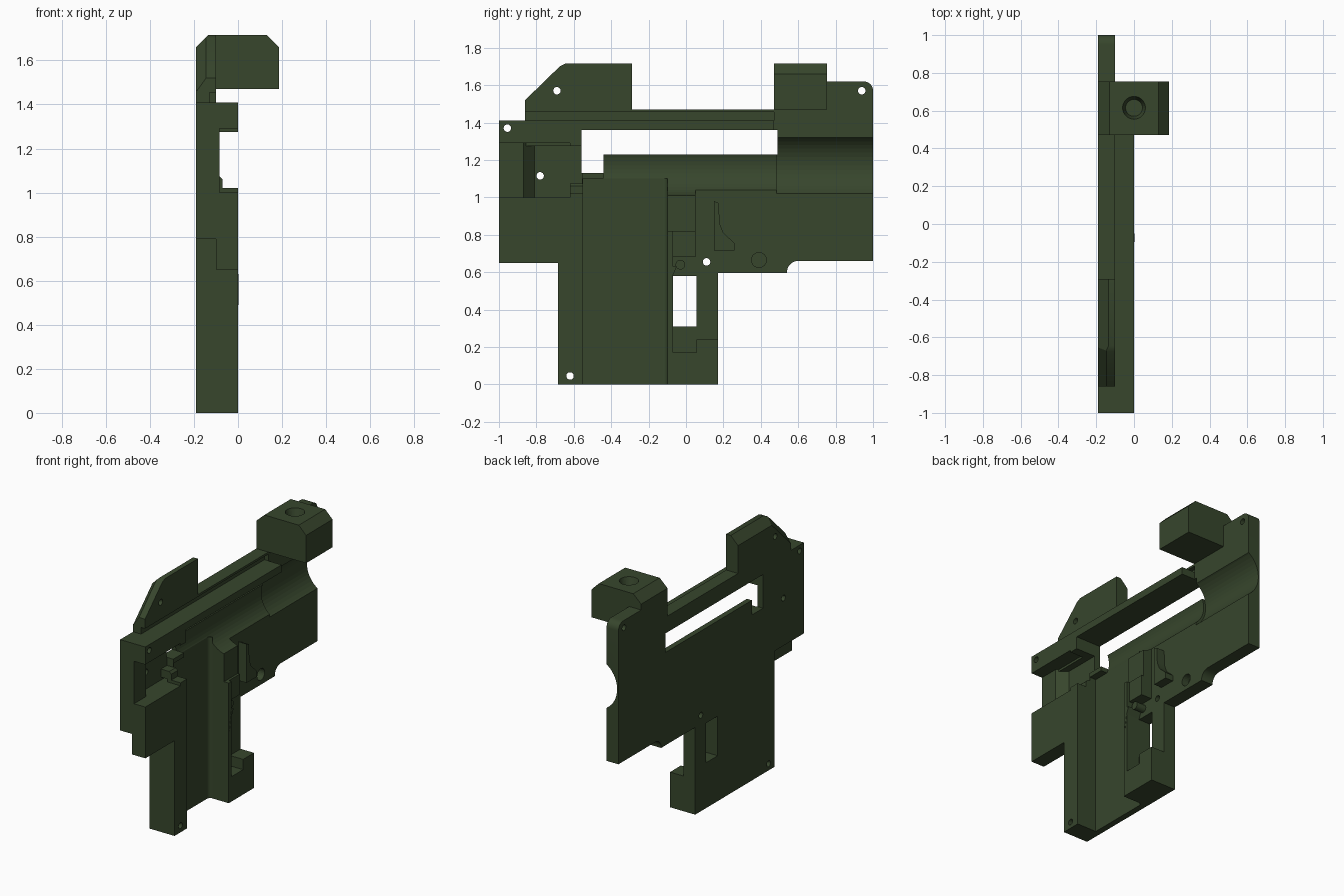
import bpy, bmesh, math
from mathutils import Vector

if "Cube" in bpy.data.objects:
    bpy.data.objects.remove(bpy.data.objects["Cube"])

green = bpy.data.materials.new("olive_green")
green.diffuse_color = (0.038, 0.061, 0.0255, 1)
green.use_nodes = True
green.node_tree.nodes["Principled BSDF"].inputs["Base Color"].default_value = green.diffuse_color

INNER, OUTER = -0.10, -0.19   # faces of the main side plate
FLOOR = -0.148                # floor of the deep pockets in the plate


def prism(name, pts, lo, hi, axis="x", cutter=False):
    """Extrude a 2D outline along an axis: x takes (y,z), y takes (x,z), z takes (x,y)."""
    def place(p, d):
        return {"x": (d, p[0], p[1]), "y": (p[0], d, p[1]), "z": (p[0], p[1], d)}[axis]
    bm = bmesh.new()
    f = bm.faces.new([bm.verts.new(place(p, lo)) for p in pts])
    geo = bmesh.ops.extrude_face_region(bm, geom=[f])["geom"]
    shift = Vector(place((0, 0), hi - lo))
    bmesh.ops.translate(bm, vec=shift, verts=[v for v in geo if isinstance(v, bmesh.types.BMVert)])
    bmesh.ops.recalc_face_normals(bm, faces=bm.faces)
    me = bpy.data.meshes.new(name)
    bm.to_mesh(me)
    bm.free()
    ob = bpy.data.objects.new(name, me)
    bpy.context.collection.objects.link(ob)
    me.materials.append(green)
    if cutter:
        ob.hide_render = True
        ob.hide_viewport = True
        ob.display_type = "WIRE"
    return ob


def rect(a0, a1, b0, b1):
    return [(a0, b0), (a1, b0), (a1, b1), (a0, b1)]


def arc(cx, cy, r, a0=0, a1=360, n=24):
    full = abs(a1 - a0) == 360
    steps = n if full else n + 1
    return [(cx + r * math.cos(math.radians(a0 + (a1 - a0) * i / n)),
             cy + r * math.sin(math.radians(a0 + (a1 - a0) * i / n))) for i in range(steps)]


def cut(ob, *cutters):
    for c in cutters:
        m = ob.modifiers.new(c.name, "BOOLEAN")
        m.operation, m.solver, m.object = "DIFFERENCE", "EXACT", c


# Cutters: openings, round bores and screw holes
long_window = prism("long_window_cutter", [(-.56, 1.13), (-.44, 1.13), (-.44, 1.23),
                    (.49, 1.23), (.49, 1.36), (-.56, 1.36)], -.3, .1, cutter=True)
small_window = prism("small_window_cutter", rect(-.07, .055, .31, .58), -.3, .1, cutter=True)
bore_rear = prism("rear_bore_cutter", arc(0, 1.17, .18, n=48), .485, 1.1, "y", True)
bore_mid = prism("middle_bore_cutter", arc(0, 1.17, .164, n=48), -.44, .5, "y", True)
holes = [prism(f"screw_hole_cutter_{i}", arc(y, z, .02), -.3, .1, cutter=True)
         for i, (y, z) in enumerate([(-.955, 1.37), (-.78, 1.115), (-.69, 1.57),
                                     (.94, 1.57), (.11, .655), (-.62, .045)])]
pin_socket = prism("pin_socket_cutter", arc(.39, .665, .04), -.15, .1, cutter=True)

# Cutters: deep well, sloped front recess and the groove along the rail
well = prism("well_cutter", rect(-.55, -.10, -.1, 1.10), FLOOR, .1, cutter=True)
front_recess = prism("front_recess_cutter", [(-.05, -.87), (-.085, -.87), (FLOOR, -.81),
                     (FLOOR, -.555), (-.05, -.555)], 1.0, 1.275, "z", True)
rail_groove = prism("rail_groove_cutter", rect(-.13, -.05, 1.41, 1.455), -.9, .47, "y", True)

# Cutters: bevels on the outer edge of the raised front plate
top_bevel = prism("top_bevel_cutter", [(-.2, 1.65), (-.12, 1.73), (-.2, 1.73)],
                  -.9, -.2, "y", True)
slope_bevel = prism("slope_bevel_cutter", [(-.2, -.055), (-.135, .01), (-.2, .01)],
                    -.04, .30, "y", True)
slope_bevel.location = (0, -.86, 1.52)
slope_bevel.rotation_euler.x = math.radians(44.5)

# Main side plate
outline = [(-.685, 0), (.172, 0), (.172, .596), (.54, .596)]
outline += arc(.60, .60, .06, 180, 90, 8)[1:]
outline += [(1, .66)] + arc(.95, 1.57, .05, 0, 90, 6)
outline += [(.47, 1.62), (.47, 1.47), (-.29, 1.47), (-.29, 1.715), (-.645, 1.715), (-.675, 1.70),
            (-.86, 1.52), (-.86, 1.41), (-1, 1.41), (-1, .79), (-.685, .79)]
plate = prism("side_plate", outline, OUTER, INNER)
cut(plate, long_window, small_window, bore_rear, bore_mid, *holes, pin_socket,
    top_bevel, slope_bevel, well, front_recess, rail_groove)

# Front block with the front wall of the well
front_block = prism("front_block_and_wall", [(-.685, 0), (-.55, 0), (-.55, 1.02), (-.62, 1.02),
                    (-.62, 1.0), (-1, 1.0), (-1, .65), (-.685, .65)], INNER, 0)
cut(front_block, holes[5])

# Upper rail with its thicker front end
top_rail = prism("top_rail", [(-1, 1.29), (-.62, 1.29), (-.62, 1.275), (-.56, 1.275),
                 (-.56, 1.36), (.47, 1.36), (.47, 1.41), (-1, 1.41)], INNER, 0)
cut(top_rail, holes[0])

# Raised pad ahead of the sloped recess, and a small lip behind it
prism("recess_pad", [(INNER, -1), (-.085, -1), (-.085, -.87), (INNER, -.856)], 1.0, 1.29, "z")
prism("recess_lip", [(FLOOR, 1.02), (-.07, 1.02), (-.07, 1.06), (-.085, 1.075), (FLOOR, 1.075)],
      -.62, -.55, "y")

# Rear wall of the well with its thick foot, and the rounded inner corner
prism("rear_wall_and_foot", [(-.10, 0), (.172, 0), (.172, .24), (.055, .24), (.055, .17),
      (-.07, .17), (-.07, .82), (-.10, .82)], INNER, 0)
prism("well_fillet", [(FLOOR, -.10)] + arc(FLOOR + .025, -.125, .025, 90, 180, 6),
      0, 1.10, "z")

# Inner housing parts
upper_housing = prism("upper_housing", rect(-.10, .05, .82, 1.10), INNER, -.036)
cut(upper_housing, bore_mid)
prism("housing_box", rect(-.07, .05, .68, .82), INNER, -.02)
prism("pivot_pin", arc(-.03, .64, .026), INNER, -.03)
prism("small_lever", [(-.095, .49), (-.085, .49), (-.071, .58), (-.05, .63), (-.07, .63)],
      INNER, .002)
prism("curved_fin", [(.15, .715), (.26, .715), (.26, .755), (.20, .81), (.18, .86),
      (.175, .97), (.15, .98)], INNER, -.04)

# Bridge block on top, chamfered, with a countersunk socket
bridge = prism("top_bridge_block", [(-.19, 1.47), (.185, 1.47), (.185, 1.66), (.13, 1.715),
               (-.13, 1.715), (-.19, 1.66)], .47, .755, "y")
socket = prism("socket_cutter", arc(0, .615, .062, n=32), 1.66, 1.72, "z", True)
for v in socket.data.vertices:      # taper the socket towards its floor
    if v.co.z < 1.69:
        v.co.x *= .72
        v.co.y = .615 + (v.co.y - .615) * .72
cut(bridge, socket)

# Smooth the round surfaces, keep edges sharp
bpy.ops.object.select_all(action="DESELECT")
for ob in bpy.context.scene.objects:
    if not ob.hide_render:
        ob.select_set(True)
        bpy.context.view_layer.objects.active = ob
bpy.ops.object.shade_smooth_by_angle(angle=math.radians(30))
